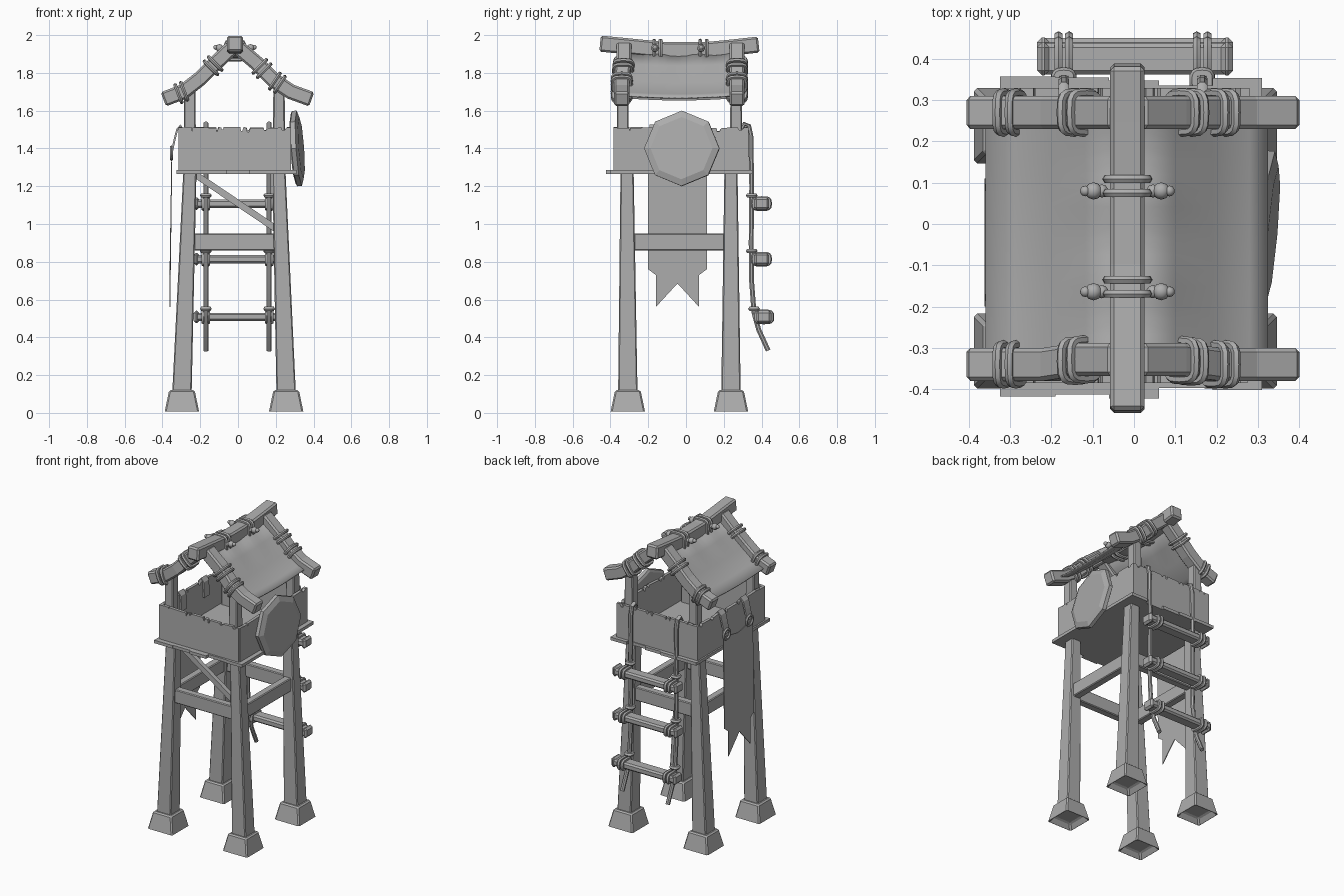
import bpy, bmesh, math, random
from mathutils import Vector, Matrix

if "Cube" in bpy.data.objects:
    bpy.data.objects.remove(bpy.data.objects["Cube"])
random.seed(4)

grey = bpy.data.materials.new("plain_grey")
grey.use_nodes = True
COLOUR = (0.42, 0.42, 0.42, 1)
grey.diffuse_color = COLOUR
next(n for n in grey.node_tree.nodes if n.type == 'BSDF_PRINCIPLED').inputs["Base Color"].default_value = COLOUR


def finish(name, bm, bevel=0, smooth=False):
    bmesh.ops.recalc_face_normals(bm, faces=bm.faces)
    me = bpy.data.meshes.new(name)
    bm.to_mesh(me)
    bm.free()
    me.materials.append(grey)
    ob = bpy.data.objects.new(name, me)
    bpy.context.collection.objects.link(ob)
    if bevel:
        mod = ob.modifiers.new("soft_edges", 'BEVEL')
        mod.width, mod.segments, mod.limit_method = bevel, 1, 'ANGLE'
    if smooth:
        bpy.ops.object.select_all(action='DESELECT')
        ob.select_set(True)
        bpy.context.view_layer.objects.active = ob
        bpy.ops.object.shade_smooth_by_angle(angle=math.radians(40))
    return ob


def sweep(name, path, side, w, h, sides=4, closed=False, bevel=0, bm=None):
    """Sweep a box (4 sides) or round section along a planar path."""
    own = bm is None
    bm = bm or bmesh.new()
    path, side = [Vector(p) for p in path], Vector(side).normalized()
    n, rings = len(path), []
    k = math.sqrt(0.5) if sides == 4 else 0.5
    for i, p in enumerate(path):
        a = path[(i - 1) % n] if closed else path[max(i - 1, 0)]
        b = path[(i + 1) % n] if closed else path[min(i + 1, n - 1)]
        up = (b - a).normalized().cross(side).normalized()
        angles = [math.tau * (j + 0.5) / sides for j in range(sides)]
        rings.append([bm.verts.new(p + side * w * k * math.cos(t) + up * h * k * math.sin(t)) for t in angles])
    for i in range(n if closed else n - 1):
        r, s = rings[i], rings[(i + 1) % n]
        for j in range(sides):
            bm.faces.new((r[j], r[(j + 1) % sides], s[(j + 1) % sides], s[j]))
    if not closed:
        bm.faces.new(rings[0])
        bm.faces.new(rings[-1])
    if own:
        return finish(name, bm, bevel, sides > 4)


def frustums(name, levels, bevel=0.006, hollow=False):
    """Stack of square levels: (x, y, z, width)."""
    bm = bmesh.new()
    rings = [[bm.verts.new((x + a * w / 2, y + b * w / 2, z)) for a, b in ((-1, -1), (1, -1), (1, 1), (-1, 1))]
             for x, y, z, w in levels]
    for r, s in zip(rings, rings[1:]):
        for j in range(4):
            bm.faces.new((r[j], r[(j + 1) % 4], s[(j + 1) % 4], s[j]))
    base = bm.faces.new(rings[0])
    bm.faces.new(rings[-1])
    bmesh.ops.recalc_face_normals(bm, faces=bm.faces)
    if hollow:
        bmesh.ops.inset_region(bm, faces=[base], thickness=0.04)
        bmesh.ops.translate(bm, verts=base.verts, vec=(0, 0, 0.04))
    finish(name, bm, bevel)


def prism(name, points, depth, bevel=0):
    bm = bmesh.new()
    face = bm.faces.new([bm.verts.new(p) for p in points])
    new = bmesh.ops.extrude_face_region(bm, geom=[face])["geom"]
    bmesh.ops.translate(bm, verts=[v for v in new if isinstance(v, bmesh.types.BMVert)], vec=depth)
    return finish(name, bm, bevel)


def box(name, x, y, z, bevel=0):
    prism(name, [(x[0], y[0], z[0]), (x[1], y[0], z[0]), (x[1], y[1], z[0]), (x[0], y[1], z[0])],
          (0, 0, z[1] - z[0]), bevel)


def wraps(name, centre, axis, u, w, h, gap, turns=2, r=0.022):
    """Rope turns around a beam of size w by h, u being the width direction."""
    bm, axis, u = bmesh.new(), Vector(axis).normalized(), Vector(u)
    v = axis.cross(u)
    for t in range(turns):
        c = Vector(centre) + axis * gap * (t - (turns - 1) / 2)
        pts = []
        for i in range(16):
            a = math.tau * i / 16
            cs, sn = math.cos(a), math.sin(a)
            pts.append(c + u * w / 2 * math.copysign(abs(cs) ** 0.5, cs) + v * h / 2 * math.copysign(abs(sn) ** 0.5, sn))
        sweep(name, pts, axis, r, r, 6, True, bm=bm)
    finish(name, bm, 0, True)


# Legs with hollow footings and roof posts
for lr, fx, tx in (("right", -0.297, -0.255), ("left", 0.255, 0.217)):
    for fb, fy, ty, py in (("front", -0.308, -0.312, -0.335), ("back", 0.238, 0.238, 0.265)):
        frustums(f"{fb}_{lr}_footing", [(fx, fy, 0, 0.185), (fx, fy, 0.12, 0.135)], 0.008, True)
        frustums(f"{fb}_{lr}_leg", [(fx, fy, 0.1, 0.103), (tx, ty, 1.27, 0.07)])
        frustums(f"{fb}_{lr}_post", [(tx, py, 1.27, 0.066), (tx, py, 1.73, 0.06)])

# Cross beams and the diagonal brace
for fb, y in (("front", -0.31), ("back", 0.238)):
    box(fb + "_crossbeam", (-0.25, 0.21), (y - 0.025, y + 0.025), (0.86, 0.95), 0.005)
for lr, x in (("right", -0.265), ("left", 0.225)):
    box(lr + "_crossbeam", (x - 0.025, x + 0.025), (-0.29, 0.22), (0.86, 0.95), 0.005)
sweep("diagonal_brace", [(-0.23, -0.31, 1.265), (0.2, -0.31, 0.975)], (0, 1, 0), 0.03, 0.035)

# Plank floor with uneven ends
edges = [-0.325, -0.19, -0.06, 0.06, 0.19, 0.31]
for i, (a, b) in enumerate(zip(edges, edges[1:])):
    box(f"floor_plank_{i}", (a, b), (-0.425 + random.uniform(0, 0.03), 0.36 - random.uniform(0, 0.03)), (1.265, 1.285))


# Parapet walls with chipped tops
def wall(name, start, end, thickness):
    a, b = Vector(start), Vector(end)
    pts = [a, b]
    for f in (0.97, 0.8, 0.64, 0.58, 0.4, 0.35, 0.12, 0.06):
        p = a.lerp(b, f)
        top = 1.51 + random.uniform(-0.004, 0.004)
        if len(pts) == 2:
            pts.append(b + Vector((0, 0, top - b.z)))
        low = top - random.uniform(0.01, 0.022)
        pts += [Vector((p.x, p.y, top)), Vector((*p.lerp(a, 0.02).xy, low)),
                Vector((*p.lerp(a, 0.04).xy, low)), Vector((*p.lerp(a, 0.05).xy, top))]
    pts.append(a + Vector((0, 0, 1.51 - a.z)))
    prism(name, pts, thickness)


wall("front_wall", (-0.31, -0.385, 1.28), (0.275, -0.385, 1.28), (0, 0.02, 0))
wall("back_wall", (-0.31, 0.31, 1.28), (0.275, 0.31, 1.28), (0, 0.02, 0))
wall("right_wall", (-0.315, -0.38, 1.28), (-0.315, 0.33, 1.28), (0.02, 0, 0))
wall("left_wall", (0.26, -0.38, 1.28), (0.26, 0.33, 1.28), (0.02, 0, 0))

# Sagging rafters with rope turns
slopes = {"right": [(-0.395, 1.66), (-0.29, 1.70), (-0.2, 1.77), (-0.12, 1.85), (-0.03, 1.935)],
          "left": [(0.39, 1.66), (0.28, 1.70), (0.19, 1.76), (0.1, 1.85), (0.0, 1.935)]}
ties = {"right": ((0, 0.9, 2), (2, 0.85, 2)), "left": ((1, 0.8, 2), (2, 0.7, 2))}
for fb, y in (("front", -0.34), ("back", 0.27)):
    for lr, pts in slopes.items():
        path = [Vector((x, y + (0.012 if abs(x) < 0.15 and fb == "front" else 0), z)) for x, z in pts]
        sweep(f"{fb}_{lr}_rafter", path, (0, 1, 0), 0.08, 0.08, bevel=0.01)
        for i, f, turns in ties[lr]:
            d = path[i + 1] - path[i]
            wraps(f"{fb}_{lr}_rafter_rope", path[i].lerp(path[i + 1], f), d, (0, 1, 0), 0.095, 0.095, 0.032, turns)

# Roof cloth on both slopes, with a scalloped upper edge
for lr, pts in slopes.items():
    bm, rows, n = bmesh.new(), [], 16
    end = -0.36 if lr == "right" else 0.325
    first = Vector(pts[0]).lerp(Vector(pts[1]), (end - pts[0][0]) / (pts[1][0] - pts[0][0]))
    line = [first] + [Vector(p) for p in pts[1:]]
    for i, p in enumerate(line):
        row = []
        for j in range(n + 1):
            t = j / n
            sag = 0.012 * math.sin(math.pi * t)
            drop = 0.018 * abs(math.sin(3 * math.pi * t)) if i == len(line) - 1 else 0
            row.append(bm.verts.new((p.x, -0.345 + 0.62 * t, p.y - sag - drop)))
        rows.append(row)
    for r, s in zip(rows, rows[1:]):
        for j in range(n):
            bm.faces.new((r[j], r[j + 1], s[j + 1], s[j]))
    cloth = finish(lr + "_roof_cloth", bm, 0, True)
    cloth.modifiers.new("thickness", 'SOLIDIFY').thickness = 0.008

# Ridge beam, its ropes and knots
ridge = [(-0.455, 1.955), (-0.3, 1.94), (-0.1, 1.92), (0.1, 1.92), (0.25, 1.935), (0.385, 1.95)]
sweep("ridge_beam", [(-0.016, y, z) for y, z in ridge], (1, 0, 0), 0.084, 0.085, bevel=0.01)
for y in (0.092, -0.152):
    wraps("ridge_rope", (-0.016, y, 1.92), (0, 1, 0), (1, 0, 0), 0.1, 0.1, 0.034)
    for s in (-1, 1):
        bm = bmesh.new()
        for d, r in ((0.062, 0.016), (0.082, 0.021), (0.102, 0.013)):
            bmesh.ops.create_icosphere(bm, subdivisions=2, radius=r,
                                       matrix=Matrix.Translation((-0.016 + s * d, y - 0.012, 1.915 + d * 0.2)))
        finish("ridge_knot", bm, 0, True)

# Octagonal shield with a slightly domed face, leaning on the left wall
bm = bmesh.new()
loops = [[bm.verts.new((x, r * math.cos(i * math.pi / 4), r * math.sin(i * math.pi / 4))) for i in range(8)]
         for x, r in ((-0.02, 0.185), (-0.012, 0.2), (0.012, 0.2), (0.024, 0.165))]
for r, s in zip(loops, loops[1:]):
    for j in range(8):
        bm.faces.new((r[j], r[(j + 1) % 8], s[(j + 1) % 8], s[j]))
bm.faces.new(loops[0])
bm.faces.new(loops[-1])
shield = finish("shield", bm)
shield.location = (0.312, -0.022, 1.4)
shield.rotation_euler = (0, math.radians(-4), math.radians(-5))

# Hanging banner with a swallow tail, and its straps over the right wall
tail = [(-0.2, 1.37), (-0.2, 0.76), (-0.16, 0.73), (-0.16, 0.56), (-0.045, 0.685),
        (0.07, 0.56), (0.07, 0.73), (0.11, 0.76), (0.11, 1.37), (-0.045, 1.34)]
prism("banner", [(-0.362 + 0.02 * max(z - 0.9, 0), y, z) for y, z in tail], (0.005, 0, 0))
for y in (-0.165, 0.075):
    sweep("banner_strap", [(x, y, z) for x, z in ((-0.285, 1.4), (-0.29, 1.5), (-0.305, 1.522), (-0.322, 1.5),
                                                  (-0.335, 1.45), (-0.35, 1.38))], (0, 1, 0), 0.055, 0.01)
    ring = [(-0.352, y + 0.032 * math.cos(i * math.tau / 12), 1.375 + 0.032 * math.sin(i * math.tau / 12))
            for i in range(12)]
    sweep("banner_ring", ring, (1, 0, 0), 0.018, 0.018, 6, True)

# Rope ladder on the back
drop = [(0.29, 1.42), (0.292, 1.5), (0.31, 1.53), (0.332, 1.52), (0.343, 1.47), (0.348, 1.2),
        (0.345, 0.9), (0.347, 0.7), (0.36, 0.53), (0.385, 0.44), (0.435, 0.33)]
for x in (-0.17, 0.165):
    sweep("ladder_rope", [(x, y, z) for y, z in drop], (1, 0, 0), 0.028, 0.028, 8)
for y, z in ((0.4, 1.108), (0.4, 0.814), (0.412, 0.508)):
    box("ladder_rung", (-0.235, 0.24), (y - 0.038, y + 0.038), (z - 0.022, z + 0.022), 0.01)
    for a, b in ((-0.235, -0.205), (0.21, 0.24)):
        box("rung_end", (a, b), (y - 0.04, y + 0.04), (z - 0.033, z + 0.033), 0.012)
    for x in (-0.17, 0.165):
        wraps("rung_lashing", (x, y, z), (1, 0, 0), (0, 1, 0), 0.088, 0.056, 0.026)
        wraps("rope_knot", (x, y - 0.052, z + 0.043), (0, 0, 1), (1, 0, 0), 0.036, 0.036, 0, 1, 0.026)
